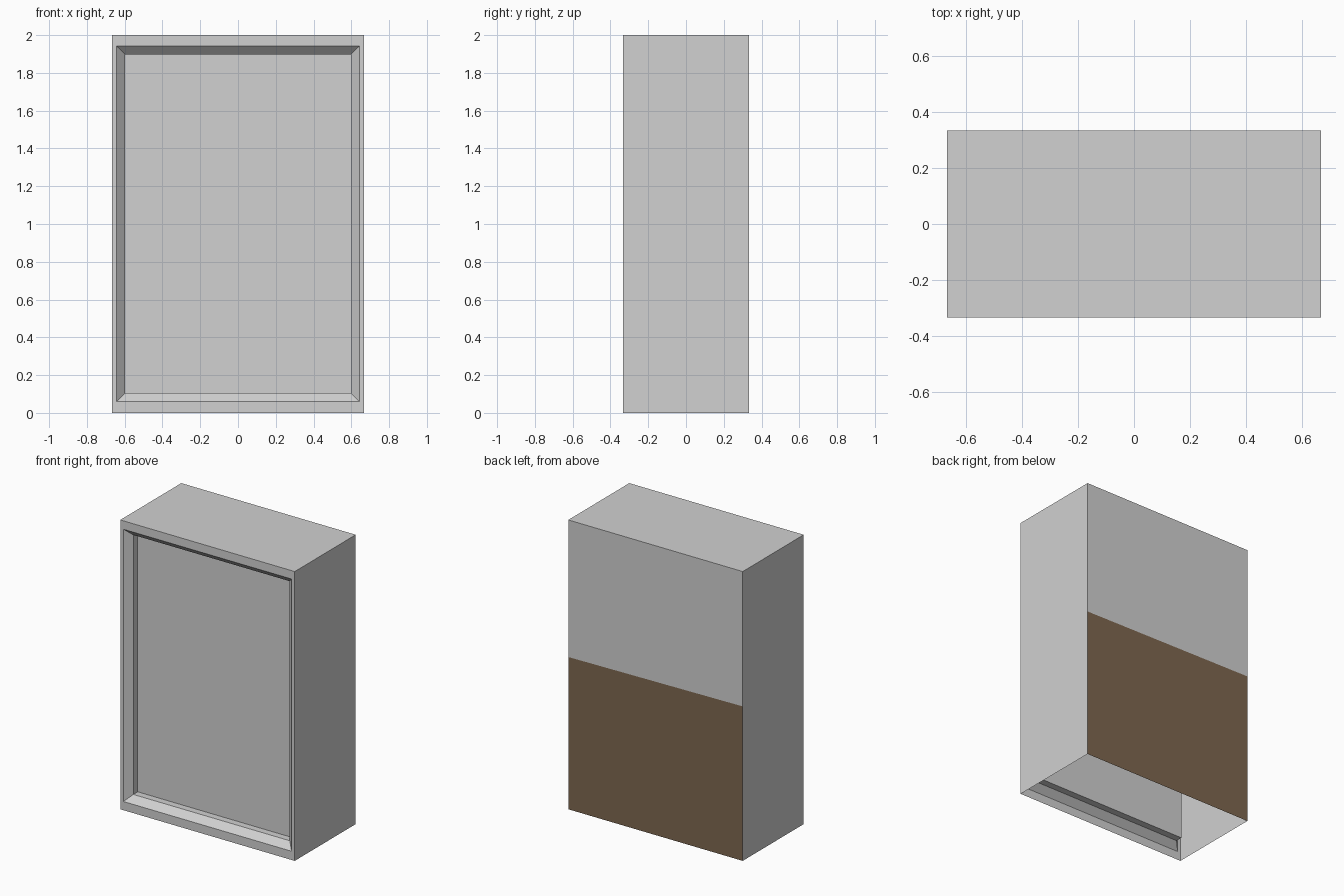
import bpy, bmesh

if "Cube" in bpy.data.objects:
    bpy.data.objects.remove(bpy.data.objects["Cube"])

W, D, H = 0.667, 0.333, 2.0     # half width, half depth, height


def material(name, rgb):
    m = bpy.data.materials.new(name)
    m.diffuse_color = (*rgb, 1)
    m.use_nodes = True
    m.node_tree.nodes["Principled BSDF"].inputs["Base Color"].default_value = m.diffuse_color
    return m


grey = material("light grey", (0.638, 0.638, 0.638))
brown = material("brown", (0.209, 0.136, 0.080))


def ring(bm, half_w, z0, z1, y):
    """Rectangle of vertices facing the front."""
    return [bm.verts.new((x, y, z)) for x, z in
            ((-half_w, z0), (half_w, z0), (half_w, z1), (-half_w, z1))]


def bridge(bm, a, b, sides=range(4)):
    """Quads between two rings."""
    for i in sides:
        j = (i + 1) % 4
        bm.faces.new((a[i], a[j], b[j], b[i]))


def add_object(name, bm):
    mesh = bpy.data.meshes.new(name)
    bm.to_mesh(mesh)
    bm.free()
    mesh.materials.append(grey)
    mesh.materials.append(brown)
    obj = bpy.data.objects.new(name, mesh)
    bpy.context.collection.objects.link(obj)


bm = bmesh.new()
back = ring(bm, W, 0, H, D)
front = ring(bm, W, 0, H, -D)
rim = ring(bm, 0.643, 0.06, 1.942, -D)            # opening of the recess
slope = ring(bm, 0.598, 0.104, 1.898, -D + 0.044)  # end of the sloped border
panel = ring(bm, 0.598, 0.104, 1.898, -D + 0.092)  # sunken front panel

# Sides and top (the underside is open)
bridge(bm, back, front, (1, 2, 3))
# Front frame, sloped border, step and panel
for a, b in ((front, rim), (rim, slope), (slope, panel)):
    bridge(bm, a, b)
bm.faces.new(panel)

# Back wall, cut along a slightly tilted line with the lower part brown
wall = bm.faces.new(back[::-1])
bmesh.ops.bisect_plane(bm, geom=[wall, *wall.edges, *wall.verts],
                       plane_co=(0, D, 1.06), plane_no=(0.0115, 0, 1))
for f in bm.faces:
    c = f.calc_center_median()
    if c.y > D - 0.001 and c.z < 1:
        f.material_index = 1

add_object("cabinet_shell", bm)
